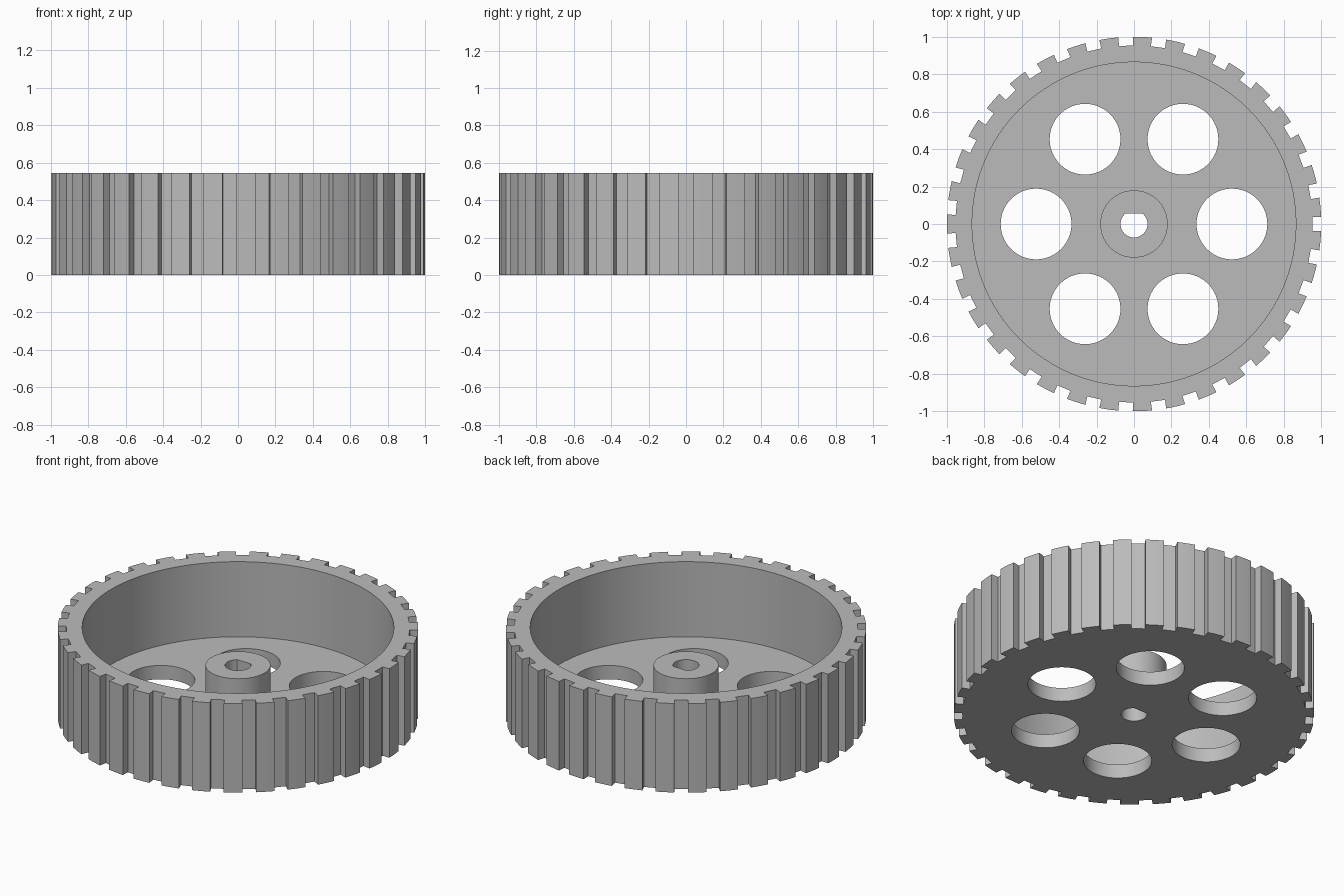
import bpy, bmesh
from math import sin, cos, pi, tau, asin, radians

TEETH = 35
OUTER_R, SLOT_R, SLOT_HALF = 1.0, 0.953, 0.038
HEIGHT, FLOOR, HUB_TOP = 0.545, 0.085, 0.315

if "Cube" in bpy.data.objects:
    bpy.data.objects.remove(bpy.data.objects["Cube"])

grey = bpy.data.materials.new("plain grey")
grey.use_nodes = True
grey.diffuse_color = (0.5, 0.5, 0.5, 1)
grey.node_tree.nodes["Principled BSDF"].inputs["Base Color"].default_value = (0.5, 0.5, 0.5, 1)


def prism(name, outline, z0, z1):
    """Upright solid from a closed outline."""
    bm = bmesh.new()
    base = bm.faces.new([bm.verts.new((x, y, z0)) for x, y in outline])
    top = bmesh.ops.extrude_face_region(bm, geom=[base])["geom"]
    for v in top:
        if isinstance(v, bmesh.types.BMVert):
            v.co.z = z1
    bmesh.ops.recalc_face_normals(bm, faces=bm.faces)
    mesh = bpy.data.meshes.new(name)
    bm.to_mesh(mesh)
    bm.free()
    mesh.materials.append(grey)
    obj = bpy.data.objects.new(name, mesh)
    bpy.context.collection.objects.link(obj)
    return obj


def circle(r, n, cx=0.0, cy=0.0):
    return [(cx + r * cos(tau * i / n), cy + r * sin(tau * i / n)) for i in range(n)]


def combine(body, tool, operation):
    """Apply a boolean and discard the tool."""
    tool.hide_render = True
    mod = body.modifiers.new(operation.lower(), "BOOLEAN")
    mod.operation, mod.solver, mod.object = operation, "EXACT", tool
    bpy.context.view_layer.objects.active = body
    bpy.ops.object.modifier_apply(modifier=mod.name)
    bpy.data.objects.remove(tool)


# Toothed outline: parallel-sided slots between rounded teeth
outline = []
pitch = tau / TEETH
edge = asin(SLOT_HALF / OUTER_R)
for k in range(TEETH):
    a = k * pitch
    for side in (-1, 1):
        outline.append((SLOT_R * cos(a) - side * SLOT_HALF * sin(a),
                        SLOT_R * sin(a) + side * SLOT_HALF * cos(a)))
    for i in range(4):
        t = a + edge + (pitch - 2 * edge) * i / 3
        outline.append((OUTER_R * cos(t), OUTER_R * sin(t)))
wheel = prism("toothed_wheel", outline, 0, HEIGHT)

# Hollow above the floor
combine(wheel, prism("pocket_cutter", circle(0.865, 96), FLOOR, HEIGHT + 0.1), "DIFFERENCE")

# Six round openings in the floor
for k in range(6):
    a = k * pi / 3
    hole = circle(0.189, 64, 0.523 * cos(a), 0.523 * sin(a))
    combine(wheel, prism("hole_cutter", hole, -0.1, FLOOR + 0.1), "DIFFERENCE")

# Central hub
combine(wheel, prism("hub", circle(0.18, 64), FLOOR / 2, HUB_TOP), "UNION")

# D-shaped shaft bore with its flat towards the back
bore_r = 0.072
start = pi - asin(0.055 / bore_r)
sweep = pi + 2 * asin(0.055 / bore_r)
bore = [(bore_r * cos(start + sweep * i / 36), bore_r * sin(start + sweep * i / 36))
        for i in range(37)]
combine(wheel, prism("bore_cutter", bore, -0.1, HUB_TOP + 0.1), "DIFFERENCE")

# Smooth the round walls, keep the corners crisp
bpy.ops.object.select_all(action="DESELECT")
wheel.select_set(True)
bpy.context.view_layer.objects.active = wheel
bpy.ops.object.shade_smooth_by_angle(angle=radians(25))
